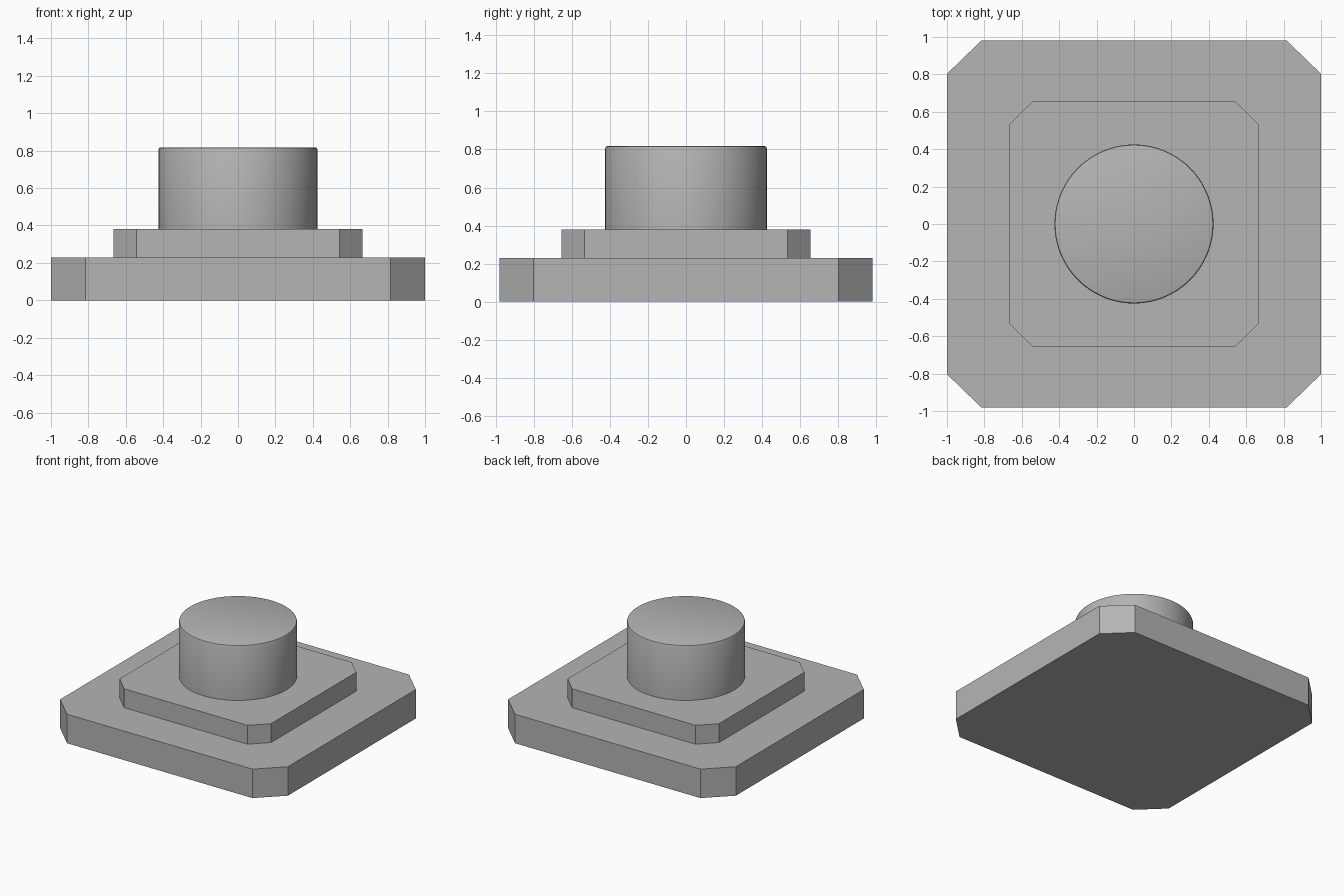
import bpy, bmesh
from math import cos, sin, pi, radians

if "Cube" in bpy.data.objects:
    bpy.data.objects.remove(bpy.data.objects["Cube"])


def prism(name, outline, z0, z1, top_bevel=0.0):
    """Extrude a closed outline from z0 to z1, optionally rounding the top rim."""
    bm = bmesh.new()
    base = bm.faces.new([bm.verts.new((x, y, z0)) for x, y in outline])
    ext = bmesh.ops.extrude_face_region(bm, geom=[base], use_keep_orig=True)
    top = [g for g in ext["geom"] if isinstance(g, bmesh.types.BMVert)]
    bmesh.ops.translate(bm, verts=top, vec=(0, 0, z1 - z0))
    if top_bevel:
        rim = [e for e in bm.edges if all(v.co.z > z1 - 1e-4 for v in e.verts)]
        bmesh.ops.bevel(bm, geom=rim, offset=top_bevel, segments=2,
                        profile=0.5, affect='EDGES')
    bmesh.ops.recalc_face_normals(bm, faces=bm.faces[:])
    mesh = bpy.data.meshes.new(name)
    bm.to_mesh(mesh)
    bm.free()
    mesh.materials.append(grey)
    obj = bpy.data.objects.new(name, mesh)
    bpy.context.collection.objects.link(obj)
    return obj


def clipped_rect(x, y, cx, cy):
    """Rectangle of half-size x, y with corners cut off at cx, cy."""
    return [(x, -cy), (x, cy), (cx, y), (-cx, y),
            (-x, cy), (-x, -cy), (-cx, -y), (cx, -y)]


# Darker grey shared by all parts
grey = bpy.data.materials.new("dark_grey")
grey.diffuse_color = (0.46, 0.46, 0.46, 1)
grey.use_nodes = True
grey.node_tree.nodes["Principled BSDF"].inputs["Base Color"].default_value = grey.diffuse_color

# Stepped plates with clipped corners
prism("base_plate", clipped_rect(1.0, 0.982, 0.815, 0.803), 0.0, 0.23)
prism("upper_plate", clipped_rect(0.665, 0.655, 0.542, 0.535), 0.23, 0.38)

# Round post with a small rounded top edge
n, r = 96, 0.425
circle = [(r * cos(2 * pi * i / n), r * sin(2 * pi * i / n)) for i in range(n)]
post = prism("round_post", circle, 0.38, 0.818, top_bevel=0.012)
bpy.context.view_layer.objects.active = post
post.select_set(True)
bpy.ops.object.shade_smooth_by_angle(angle=radians(30))
